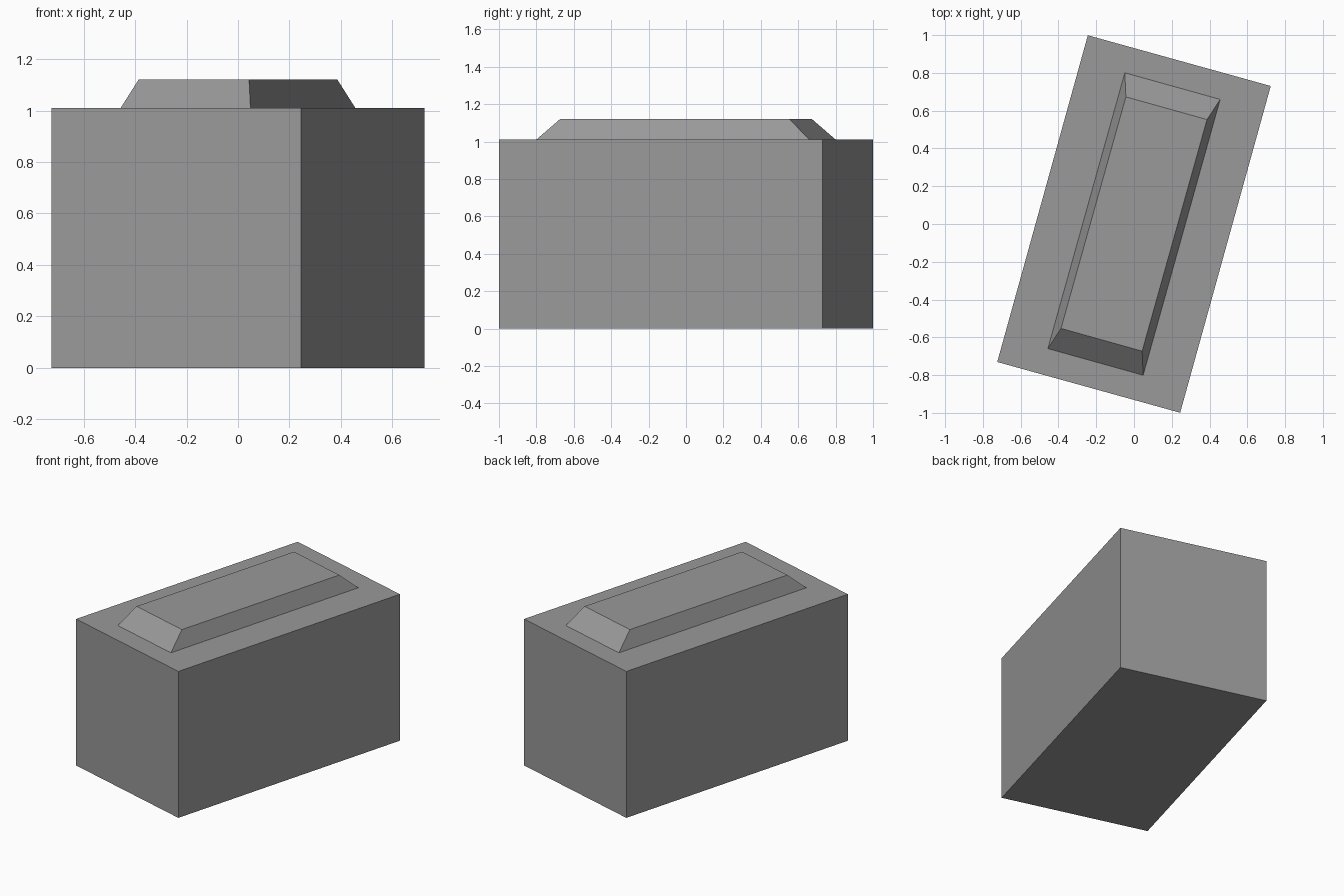
import bpy, bmesh, math

if "Cube" in bpy.data.objects:
    bpy.data.objects.remove(bpy.data.objects["Cube"])

grey = bpy.data.materials.new("mid_grey")
grey.diffuse_color = (0.32, 0.32, 0.32, 1)
grey.use_nodes = True
grey.node_tree.nodes["Principled BSDF"].inputs["Base Color"].default_value = grey.diffuse_color

# Rectangular sections (width, length, height) from the base to the raised lid top
SECTIONS = [(1.005, 1.795, 0.0), (1.005, 1.795, 1.01),
            (0.524, 1.516, 1.01), (0.446, 1.273, 1.12)]
TURN = math.radians(-15.5)


def ring(bm, w, l, z):
    return [bm.verts.new((sx * w / 2, sy * l / 2, z))
            for sx, sy in ((-1, -1), (1, -1), (1, 1), (-1, 1))]


# Box with a bevelled raised panel on top, one closed shell
bm = bmesh.new()
rings = [ring(bm, *s) for s in SECTIONS]
for a, b in zip(rings, rings[1:]):
    for i in range(4):
        j = (i + 1) % 4
        bm.faces.new((a[i], a[j], b[j], b[i]))
bm.faces.new(rings[0][::-1])
bm.faces.new(rings[-1])

# The panel leans slightly: its rectangle is turned a touch less than the box
for r, deg in zip(rings, (-15.5, -15.5, -15.6, -15.65)):
    t = math.radians(deg)
    for v in r:
        x, y = v.co.x, v.co.y
        v.co.x = x * math.cos(t) - y * math.sin(t)
        v.co.y = x * math.sin(t) + y * math.cos(t)
bmesh.ops.recalc_face_normals(bm, faces=bm.faces)

mesh = bpy.data.meshes.new("box_with_raised_top")
bm.to_mesh(mesh)
bm.free()
mesh.materials.append(grey)
bpy.context.collection.objects.link(bpy.data.objects.new("box_with_raised_top", mesh))
